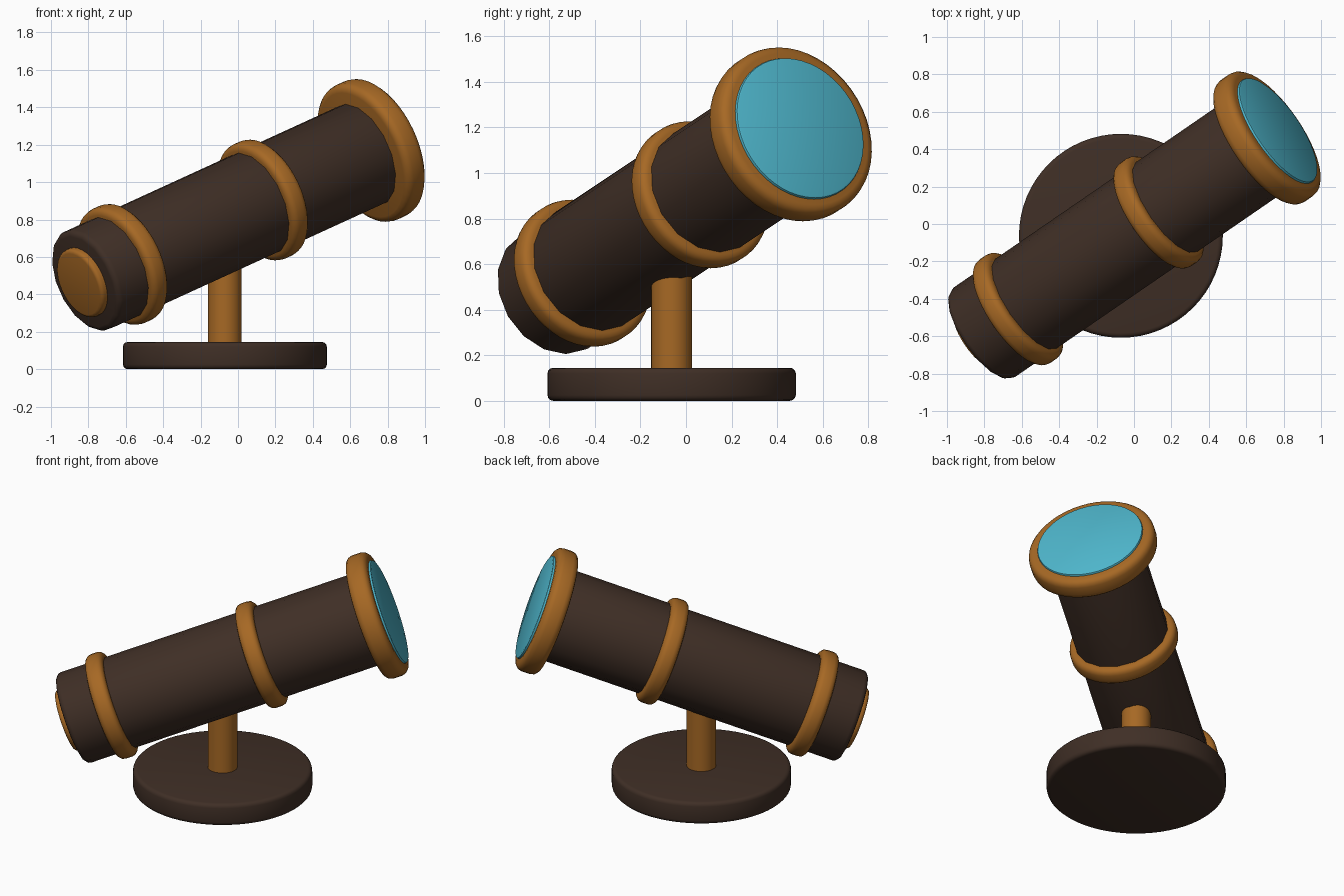
import bpy
from mathutils import Vector

if "Cube" in bpy.data.objects:
    bpy.data.objects.remove(bpy.data.objects["Cube"])

def material(name, rgb):
    m = bpy.data.materials.new(name)
    m.diffuse_color = (*rgb, 1)
    m.use_nodes = True
    m.node_tree.nodes["Principled BSDF"].inputs["Base Color"].default_value = m.diffuse_color
    return m

BROWN = material("dark brown", (0.050, 0.028, 0.019))
BRASS = material("warm brass", (0.385, 0.140, 0.018))
GLASS = material("blue glass", (0.078, 0.475, 0.610))

def disc(name, start, end, radius, mat, sides=48, bevel=0.0, segments=3):
    """Bevelled, smooth cylinder between two points."""
    start, end = Vector(start), Vector(end)
    axis = end - start
    bpy.ops.mesh.primitive_cylinder_add(
        vertices=sides, radius=radius, depth=axis.length, location=(start + end) / 2,
        rotation=axis.to_track_quat('Z', 'Y').to_euler())
    ob = bpy.context.object
    ob.name = name
    ob.data.materials.append(mat)
    if bevel:
        b = ob.modifiers.new("bevel", 'BEVEL')
        b.width = bevel
        b.segments = segments
        b.limit_method = 'ANGLE'
        b.angle_limit = 0.9
        bpy.ops.object.modifier_apply(modifier=b.name)
    bpy.ops.object.shade_smooth_by_angle(angle=0.55)
    return ob

# Tilted optical axis, measured from the rear ring
REAR = Vector((-0.62, -0.455, 0.56))
AXIS = Vector((0.771, 0.530, 0.353)).normalized()

def along(t):
    return REAR + AXIS * t

# Stand
disc("base", (-0.07, -0.063, 0), (-0.07, -0.063, 0.145), 0.545, BROWN, 64, 0.025)
disc("post", (-0.07, -0.063, 0.10), (-0.07, -0.063, 0.65), 0.09, BRASS, 32)

# Tube and eyepiece
disc("tube", along(-0.262), along(1.73), 0.29, BROWN, 16, 0.03)
disc("eyepiece", along(-0.30), along(-0.2), 0.195, BRASS, 32, 0.02)

# Rings: position, radius, half thickness, bevel
for name, t, r, h, b in (("rear_ring", 0.0, 0.335, 0.056, 0.035),
                         ("middle_ring", 0.975, 0.335, 0.056, 0.035),
                         ("front_ring", 1.726, 0.395, 0.068, 0.04)):
    disc(name, along(t - h), along(t + h), r, BRASS, 48, b)

# Lens, slightly proud of the front ring
disc("lens", along(1.74), along(1.808), 0.33, GLASS, 48, 0.01, 2)
